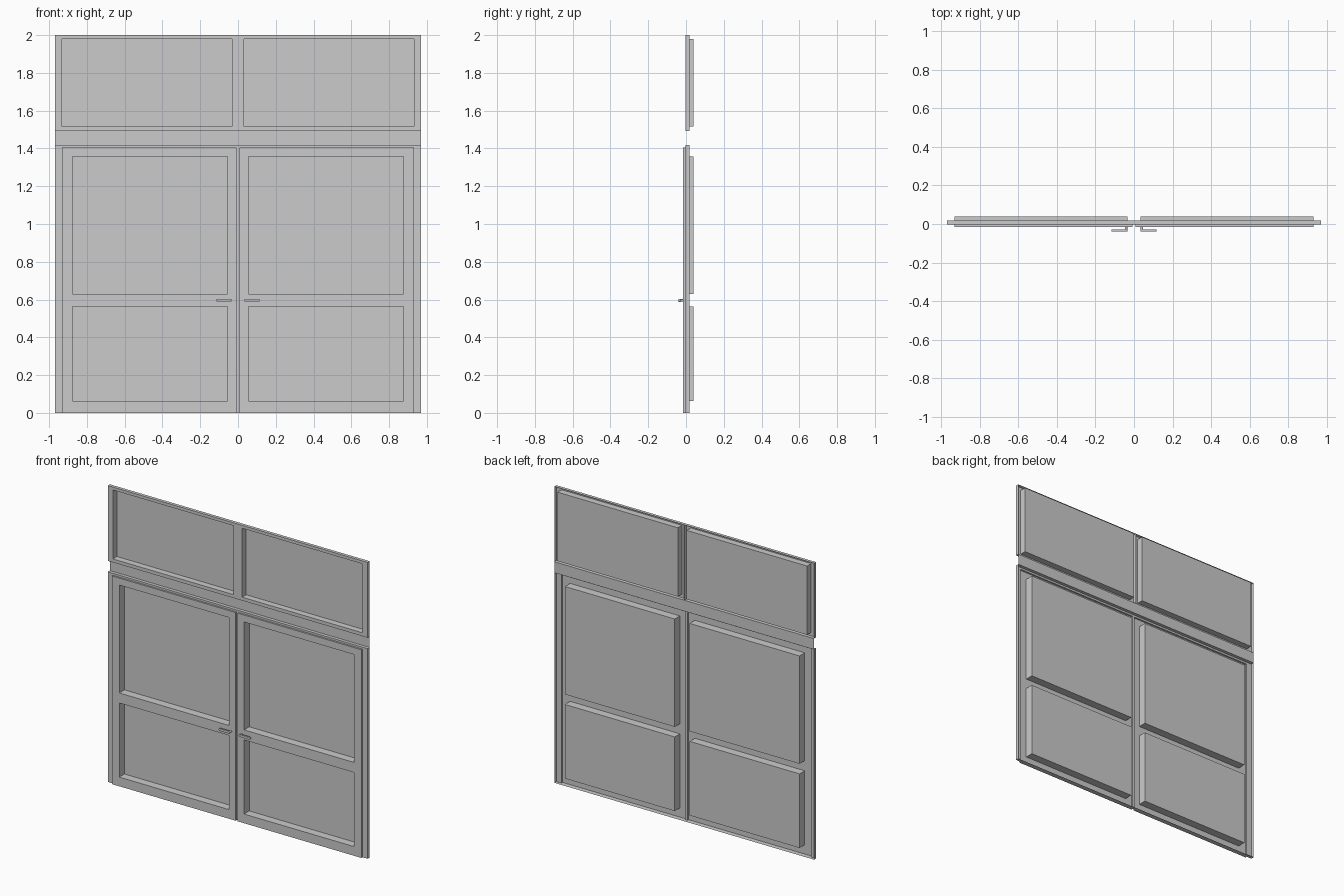
import bpy, bmesh, math
from mathutils import Vector

if "Cube" in bpy.data.objects:
    bpy.data.objects.remove(bpy.data.objects["Cube"])

WALL, FRAME, LEAF, PANE = 0.019, -0.003, -0.015, 0.04   # depth levels (y)


def finish(name, bm, mirror=True):
    mesh = bpy.data.meshes.new(name)
    bm.to_mesh(mesh)
    bm.free()
    ob = bpy.data.objects.new(name, mesh)
    bpy.context.collection.objects.link(ob)
    if mirror:
        mod = ob.modifiers.new("mirror", 'MIRROR')
        mod.use_mirror_merge = False
    return ob


def relief(name, rects, centre_wall):
    """Single-skin relief: later rectangles (x0, x1, z0, z1, depth) override
    earlier ones, and walls join neighbouring cells of different depth."""
    xs = sorted({v for r in rects for v in r[0:2]})
    zs = sorted({v for r in rects for v in r[2:4]})
    bm = bmesh.new()

    def depth(i, k):
        d = WALL
        if i < 0 or k < 0 or i >= len(xs) - 1 or k >= len(zs) - 1:
            return d
        x, z = (xs[i] + xs[i + 1]) / 2, (zs[k] + zs[k + 1]) / 2
        for x0, x1, z0, z1, y in rects:
            if x0 < x < x1 and z0 < z < z1:
                d = y
        return d

    def quad(pts, facing):
        f = bm.faces.new([bm.verts.new(p) for p in pts])
        f.normal_update()
        if f.normal.dot(Vector(facing)) < 0:
            f.normal_flip()

    for i in range(-1, len(xs) - 1):
        for k in range(-1, len(zs) - 1):
            a = depth(i, k)
            if i >= 0 and k >= 0:
                x0, x1, z0, z1 = xs[i], xs[i + 1], zs[k], zs[k + 1]
                quad([(x0, a, z0), (x1, a, z0), (x1, a, z1), (x0, a, z1)], (0, -1, 0))
            b = depth(i + 1, k)
            if k >= 0 and a != b and (i >= 0 or centre_wall):
                x, s = xs[i + 1], (1 if b > a else -1)
                quad([(x, a, zs[k]), (x, b, zs[k]), (x, b, zs[k + 1]), (x, a, zs[k + 1])], (s, 0, 0))
            b = depth(i, k + 1)
            if i >= 0 and a != b:
                z, s = zs[k + 1], (1 if b > a else -1)
                quad([(xs[i], a, z), (xs[i], b, z), (xs[i + 1], b, z), (xs[i + 1], a, z)], (0, 0, s))
    bmesh.ops.remove_doubles(bm, verts=bm.verts, dist=0.0001)
    bmesh.ops.dissolve_limit(bm, angle_limit=0.01, verts=bm.verts, edges=bm.edges)
    bmesh.ops.triangulate(bm, faces=[f for f in bm.faces if len(f.verts) > 4])
    return finish(name, bm)


# Upper windows: frame with a deep pane in each half
relief("upper_window", [(0, 0.97, 1.492, 2.0, FRAME),
                        (0.033, 0.932, 1.515, 1.98, PANE)], True)

# Flat transom strip between windows and doors
relief("transom", [(0, 0.97, 1.418, 1.492, WALL)], False)

# Door frame, raised leaf and two recessed panels in each half
relief("door_leaf", [(0, 0.97, 0, 1.418, FRAME),
                     (0.008, 0.932, 0, 1.405, LEAF),
                     (0.056, 0.876, 0.63, 1.358, PANE),
                     (0.056, 0.876, 0.062, 0.562, PANE)], False)

# Lever handles: rounded bar
bm = bmesh.new()
R = 0.008
outline = []
for cx, start in ((0.109, -90), (0.041, 90)):
    for n in range(7):
        t = math.radians(start + n * 30)
        outline.append((cx + R * math.cos(t), -0.04, 0.596 + R * math.sin(t)))
face = bm.faces.new([bm.verts.new(p) for p in outline])
ext = bmesh.ops.extrude_face_region(bm, geom=[face])
for v in ext["geom"]:
    if isinstance(v, bmesh.types.BMVert):
        v.co.y = -0.029
bmesh.ops.recalc_face_normals(bm, faces=bm.faces)
finish("handle_lever", bm)

# Handle stem joining lever and leaf
bm = bmesh.new()
bmesh.ops.create_cone(bm, cap_ends=True, segments=12, radius1=0.006, radius2=0.006, depth=0.016)
for v in bm.verts:
    v.co = Vector((0.041 + v.co.x, -0.023 + v.co.z, 0.596 + v.co.y))
bmesh.ops.recalc_face_normals(bm, faces=bm.faces)
finish("handle_stem", bm)
